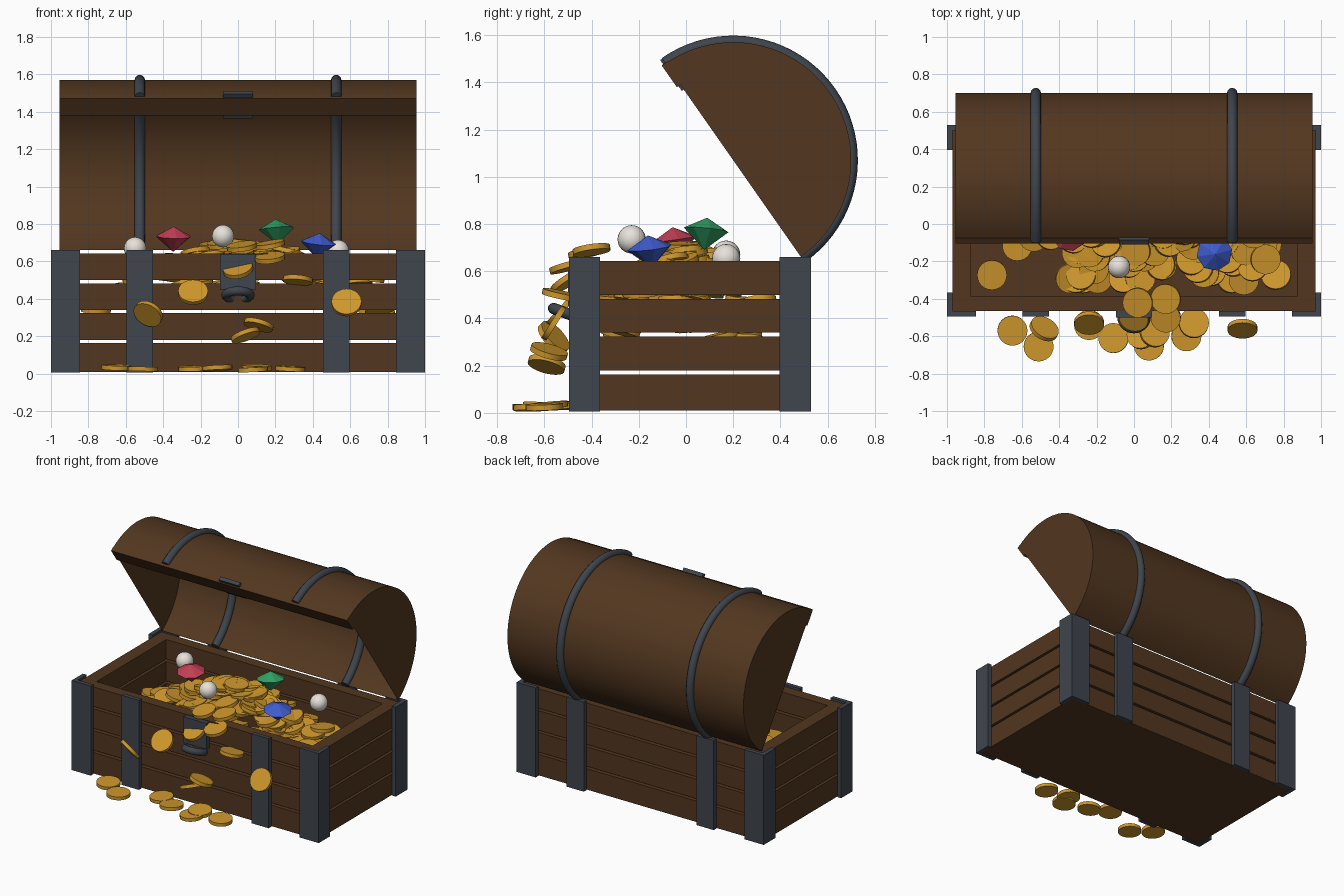
import bpy, bmesh, math, random
from mathutils import Matrix, Vector, Euler

if "Cube" in bpy.data.objects:
    bpy.data.objects.remove(bpy.data.objects["Cube"])

random.seed(4)


def material(name, col):
    m = bpy.data.materials.new(name)
    m.diffuse_color = (*col, 1)
    m.use_nodes = True
    m.node_tree.nodes["Principled BSDF"].inputs["Base Color"].default_value = m.diffuse_color
    return m


WOOD = material("wood", (0.085, 0.038, 0.014))
IRON = material("iron", (0.05, 0.06, 0.075))
GOLD = material("gold", (0.62, 0.31, 0.025))
RED = material("red_gem", (0.55, 0.05, 0.09))
GREEN = material("green_gem", (0.03, 0.36, 0.13))
BLUE = material("blue_gem", (0.05, 0.11, 0.62))
PEARL = material("pearl", (0.8, 0.76, 0.7))


def mesh_from(bm, name, mat, smooth=False):
    bmesh.ops.recalc_face_normals(bm, faces=bm.faces)
    me = bpy.data.meshes.new(name)
    bm.to_mesh(me)
    bm.free()
    me.materials.append(mat)
    if smooth:
        me.shade_smooth()
        me.set_sharp_from_angle(angle=math.radians(35))
    return me


def place(name, me, matrix=Matrix()):
    ob = bpy.data.objects.new(name, me)
    ob.matrix_world = matrix
    bpy.context.collection.objects.link(ob)
    return ob


def box(name, x, y, z, mat, matrix=Matrix()):
    """Box given by its (min, max) range on each axis."""
    bm = bmesh.new()
    bmesh.ops.create_cube(bm, size=1)
    for v in bm.verts:
        v.co = [(a + b) / 2 + c * (b - a) for (a, b), c in zip((x, y, z), v.co)]
    return place(name, mesh_from(bm, name, mat), matrix)


def arc_tube(name, R, r, start, end, n, mat, matrix, closed=False):
    """Round tube swept along an arc in the local YZ plane."""
    bm = bmesh.new()
    rings = []
    for i in range(n if closed else n + 1):
        a = start + (end - start) * i / n
        ring = []
        for j in range(12):
            b = math.tau * j / 12
            d = R + r * math.cos(b)
            ring.append(bm.verts.new((r * math.sin(b), d * math.cos(a), d * math.sin(a))))
        rings.append(ring)
    pairs = list(zip(rings, rings[1:])) + ([(rings[-1], rings[0])] if closed else [])
    for p, q in pairs:
        for j in range(12):
            k = (j + 1) % 12
            bm.faces.new((p[j], p[k], q[k], q[j]))
    if not closed:
        bm.faces.new(rings[0])
        bm.faces.new(rings[-1])
    return place(name, mesh_from(bm, name, mat, True), matrix)


# Body: floor and slatted walls with open gaps
Y0, Y1 = -0.465, 0.50
box("floor", (-0.97, 0.97), (Y0, Y1), (0.01, 0.025), WOOD)
for i in range(4):
    z = (0.02 + 0.16 * i, 0.163 + 0.16 * i)
    box("front_plank", (-0.97, 0.97), (Y0, Y0 + 0.08), z, WOOD)
    box("back_plank", (-0.97, 0.97), (Y1 - 0.08, Y1), z, WOOD)
    for s in (-1, 1):
        box("side_plank", sorted((s * 0.875, s * 0.97)), (Y0 + 0.08, Y1 - 0.08), z, WOOD)

# Iron corner plates and straps
ZI = (0.005, 0.66)
for s in (-1, 1):
    for y in ((-0.495, Y0), (Y1, 0.53)):
        box("corner_plate", sorted((s * 0.845, s * 1.0)), y, ZI, IRON)
        box("body_strap", sorted((s * 0.455, s * 0.595)), y, ZI, IRON)
    for y in ((-0.495, -0.365), (0.395, 0.53)):
        box("corner_side_plate", sorted((s * 0.97, s * 1.0)), y, ZI, IRON)

# Lock plate and ring
box("lock_plate", (-0.095, 0.095), (-0.50, Y0), (0.45, 0.64), IRON)
arc_tube("lock_ring", 0.065, 0.024, 0, math.tau, 28, IRON,
         Matrix.Translation((0, -0.5, 0.42)) @ Matrix.Rotation(math.radians(-20), 4, 'X')
         @ Matrix.Rotation(math.pi / 2, 4, 'Y'), closed=True)

# Open lid: hollow half barrel, local origin at the middle of its chord
LID = Matrix.Translation((0, 0.2, 1.07)) @ Matrix.Rotation(math.radians(-55), 4, 'X')
bm = bmesh.new()
arcs = []
for x in (-0.955, 0.955):
    arcs.append([bm.verts.new((x, 0.5 * math.cos(math.pi * i / 40), 0.5 * math.sin(math.pi * i / 40)))
                 for i in range(41)])
    bm.faces.new(arcs[-1])
for i in range(40):
    bm.faces.new((arcs[0][i], arcs[0][i + 1], arcs[1][i + 1], arcs[1][i]))
place("lid_shell", mesh_from(bm, "lid_shell", WOOD, True), LID)
box("lid_lip", (-0.955, 0.955), (-0.503, -0.39), (-0.018, 0.015), WOOD, LID)
box("lid_hasp", (-0.08, 0.08), (-0.525, -0.365), (-0.01, 0.018), IRON, LID)
for x in (-0.525, 0.525):
    arc_tube("lid_strap", 0.5, 0.028, 0, math.pi, 40, IRON, LID @ Matrix.Translation((x, 0, 0)))

# Coins share one mesh
bm = bmesh.new()
bmesh.ops.create_cone(bm, cap_ends=True, segments=24, radius1=0.08, radius2=0.08, depth=0.024)
COIN = mesh_from(bm, "coin", GOLD, True)


def coin(name, loc, tilt_x=0.0, tilt_y=0.0):
    rot = Euler((math.radians(tilt_x), math.radians(tilt_y), 0)).to_matrix().to_4x4()
    place(name, COIN, Matrix.Translation(loc) @ rot)


# Coin heap inside the chest
for i in range(150):
    x = max(-0.76, min(0.76, random.gauss(0.04, 0.34)))
    y = max(-0.29, min(0.32, random.gauss(-0.02, 0.15)))
    r = min(1, math.hypot(x / 0.88, y / 0.42))
    z = 0.35 + 0.37 * (1 - r ** 1.4) - random.uniform(0, 0.06)
    coin("heap_coin", (x, y, z), random.uniform(-16, 16), random.uniform(-16, 16))
# Small pile at the right end
for i in range(12):
    coin("side_heap_coin", (random.uniform(0.58, 0.72), random.uniform(-0.3, 0.05), 0.42 + 0.013 * i),
         random.uniform(-12, 12), random.uniform(-12, 12))

# Coins spilling over the front, then those lying on the ground
for x, y, z, tx, ty in [
        (0.02, -0.42, 0.68, 12, -8), (0.17, -0.50, 0.62, 15, -6), (0.0, -0.50, 0.56, 32, -12),
        (0.32, -0.53, 0.50, -12, 5), (-0.24, -0.53, 0.435, 48, 0), (0.58, -0.56, 0.38, 58, 0),
        (-0.48, -0.56, 0.32, -42, 32), (0.11, -0.58, 0.26, -15, 15), (0.04, -0.59, 0.205, -14, -20),
        (0.17, -0.40, 0.69, 8, -10), (-0.65, -0.57, 0.033, 3, 2), (-0.51, -0.655, 0.025, 0, 1),
        (-0.24, -0.54, 0.026, 2, -2), (-0.11, -0.61, 0.03, -3, -3), (0.08, -0.65, 0.022, 1, -3),
        (0.1, -0.58, 0.033, 5, 2), (0.28, -0.6, 0.026, 2, 3)]:
    coin("spilled_coin", (x, y, z), tx, ty)

# Faceted gems: shallow crown over a deeper point
for name, mat, loc, tx, ty in [
        ("red_gem", RED, (-0.345, -0.05, 0.735), 8, 0),
        ("green_gem", GREEN, (0.205, 0.085, 0.775), -6, -4),
        ("blue_gem", BLUE, (0.43, -0.155, 0.70), 8, 5)]:
    bm = bmesh.new()
    top, low = bm.verts.new((0, 0, 0.052)), bm.verts.new((0, 0, -0.085))
    ring = [bm.verts.new((0.097 * math.cos(math.tau * i / 8), 0.097 * math.sin(math.tau * i / 8), 0))
            for i in range(8)]
    for i in range(8):
        bm.faces.new((ring[i], ring[(i + 1) % 8], top))
        bm.faces.new((ring[(i + 1) % 8], ring[i], low))
    rot = Euler((math.radians(tx), math.radians(ty), 0.2)).to_matrix().to_4x4()
    place(name, mesh_from(bm, name, mat), Matrix.Translation(loc) @ rot)

# Pearls
for loc in ((-0.55, 0.17, 0.67), (-0.08, -0.23, 0.735), (0.535, 0.17, 0.655)):
    bm = bmesh.new()
    bmesh.ops.create_uvsphere(bm, u_segments=20, v_segments=12, radius=0.06)
    place("pearl", mesh_from(bm, "pearl", PEARL, True), Matrix.Translation(loc))
